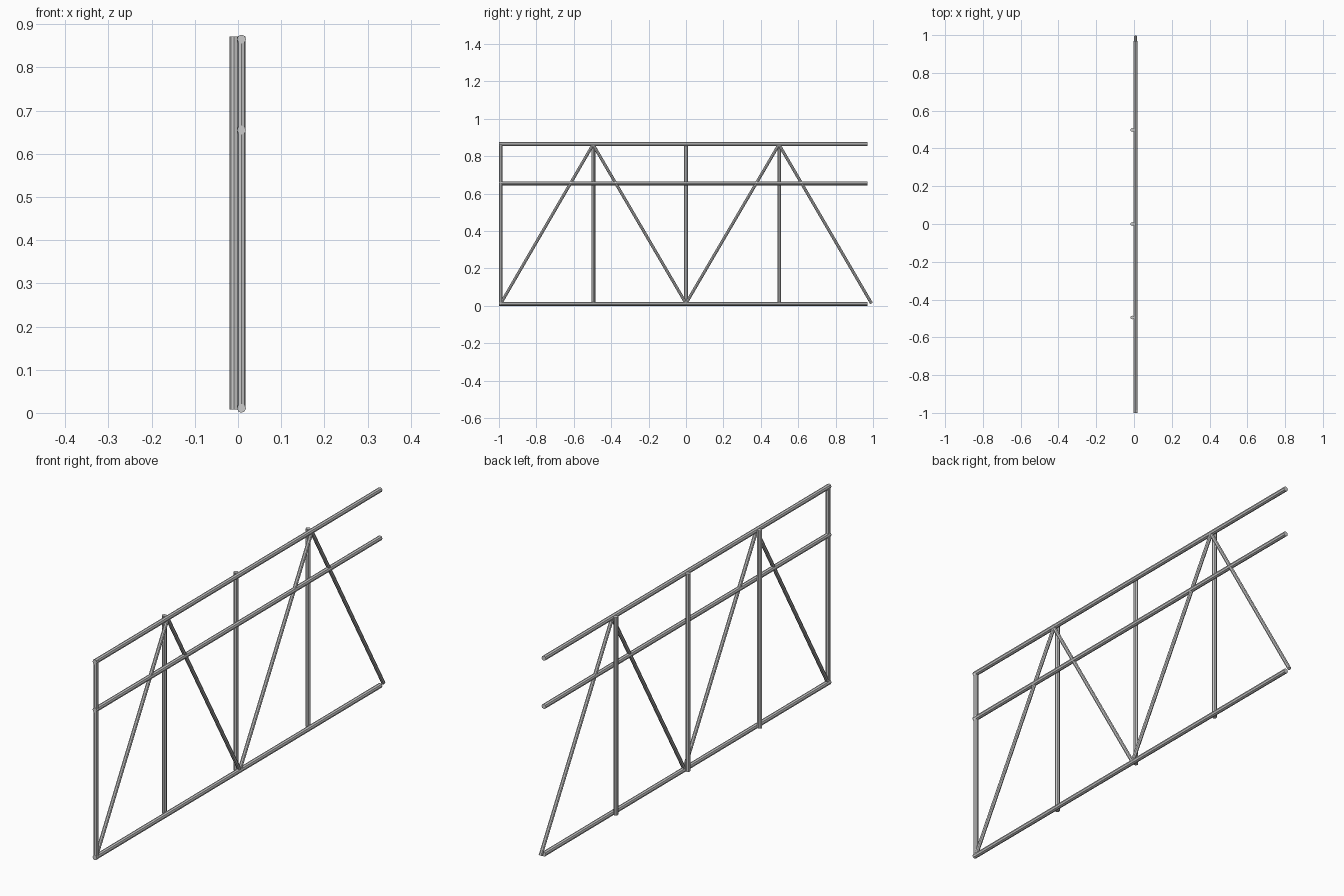
import bpy
from mathutils import Vector

if "Cube" in bpy.data.objects:
    bpy.data.objects.remove(bpy.data.objects["Cube"])


def tube(name, a, b, r, sides=8):
    """Flat-shaded capped tube running from a to b."""
    a, b = Vector(a), Vector(b)
    d = b - a
    bpy.ops.mesh.primitive_cylinder_add(vertices=sides, radius=r, depth=d.length,
                                        location=(a + b) / 2)
    ob = bpy.context.object
    ob.name = name
    ob.rotation_euler = d.to_track_quat('Z', 'Y').to_euler()
    return ob


X = 0.008          # plane of rails and braces
XB = -0.0095       # plane of the posts behind the rails
LOW, MID, HIGH = 0.0108, 0.655, 0.8655

# Horizontal rails
for name, z in (("bottom_rail", LOW), ("middle_rail", MID), ("top_rail", HIGH)):
    tube(name, (X, -1, z), (X, 0.97, z), 0.0105)

# End post in the rail plane
tube("end_post", (X, -0.99, 0.008), (X, -0.99, 0.872), 0.0098)

# Inner posts set behind the rails
for i, y in enumerate((-0.495, 0.0, 0.498)):
    tube(f"inner_post_{i + 1}", (XB, y, 0.008), (XB, y, 0.872), 0.01)

# Zigzag diagonal braces
zig = [(-0.99, LOW + 0.002), (-0.497, HIGH - 0.003), (0, LOW + 0.002),
       (0.497, HIGH - 0.003), (0.992, LOW + 0.002)]
for i, (p, q) in enumerate(zip(zig, zig[1:])):
    tube(f"diagonal_brace_{i + 1}", (X, *p), (X, *q), 0.008)
